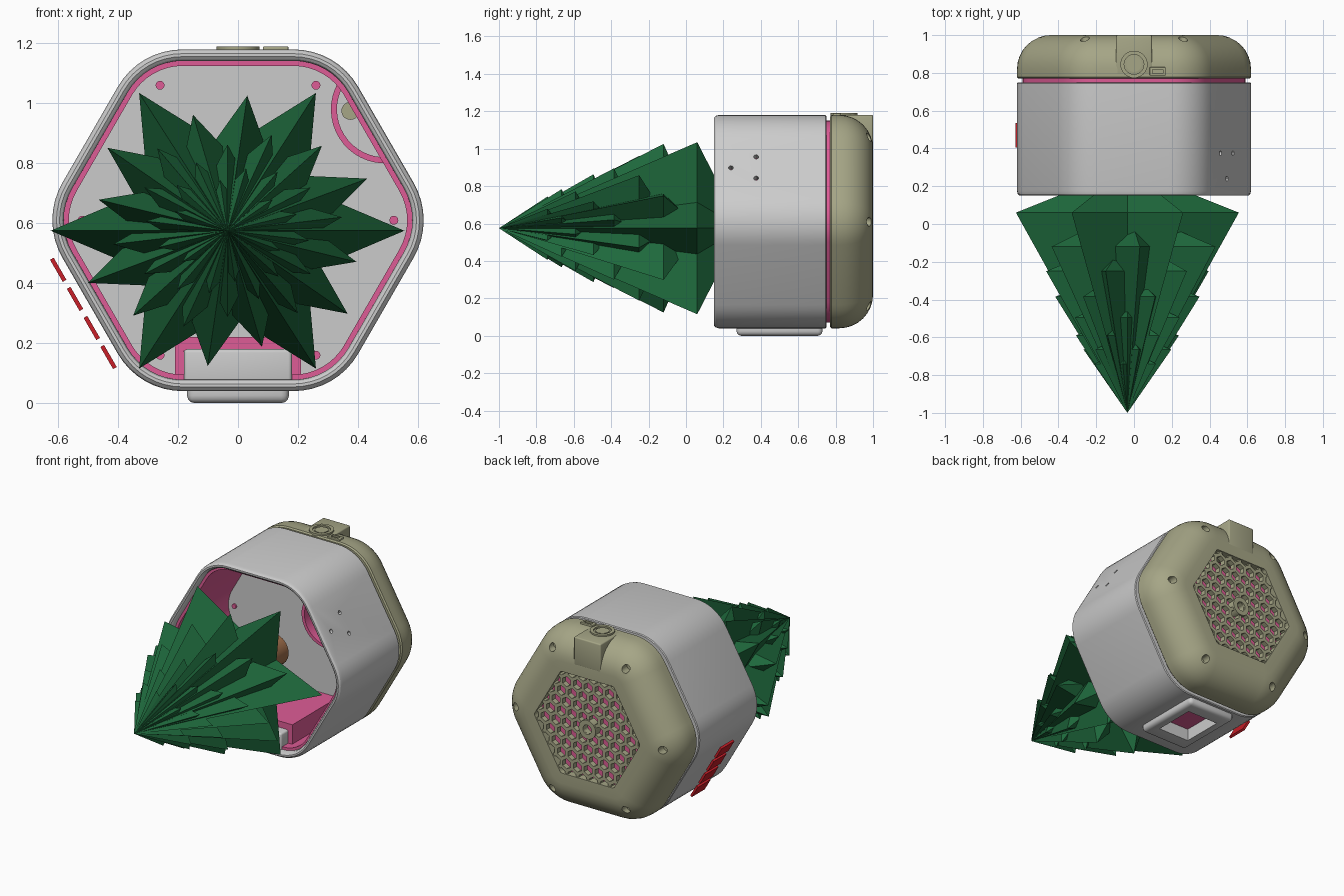
import bpy, bmesh
from math import sin, cos, pi, radians, sqrt
from mathutils import Matrix, Vector

if "Cube" in bpy.data.objects:
    bpy.data.objects.remove(bpy.data.objects["Cube"])

ZC = 0.61  # height of the housing axis


def material(name, rgb):
    m = bpy.data.materials.new(name)
    m.diffuse_color = (*rgb, 1)
    m.use_nodes = True
    m.node_tree.nodes["Principled BSDF"].inputs["Base Color"].default_value = m.diffuse_color
    return m


GREEN = material("green", (0.013, 0.14, 0.045))
PINK = material("pink", (0.73, 0.107, 0.305))
OLIVE = material("olive", (0.38, 0.38, 0.24))
RED = material("red", (0.58, 0.013, 0.021))
BROWN = material("brown", (0.35, 0.156, 0.07))


def finish(name, bm, mat=None, smooth=True):
    bmesh.ops.recalc_face_normals(bm, faces=bm.faces)
    me = bpy.data.meshes.new(name)
    bm.to_mesh(me)
    bm.free()
    ob = bpy.data.objects.new(name, me)
    bpy.context.collection.objects.link(ob)
    if mat:
        me.materials.append(mat)
    if smooth:
        smooth_it(ob)
    return ob


def smooth_it(ob):
    bpy.ops.object.select_all(action='DESELECT')
    ob.select_set(True)
    bpy.context.view_layer.objects.active = ob
    bpy.ops.object.shade_smooth_by_angle(angle=radians(30))


def hexagon(ap, n=8):
    """Rounded hexagon in x/z, ap = centre to flat side."""
    r = max(0.02, ap - 0.32)
    d = (ap - r) / cos(pi / 6)
    pts = []
    for k in range(6):
        a = k * pi / 3
        for i in range(n + 1):
            b = a + (i / n - 0.5) * pi / 3
            pts.append((d * cos(a) + r * cos(b), ZC + d * sin(a) + r * sin(b)))
    return pts


def hex_loft(name, profile, mat=None, ring=True):
    """Sweep (apothem, y) profile around the hexagon; closed ring or capped solid."""
    bm = bmesh.new()
    rows = [[bm.verts.new((x, y, z)) for x, z in hexagon(ap)] for ap, y in profile]
    n = len(rows[0])
    pairs = list(zip(rows, rows[1:])) + ([(rows[-1], rows[0])] if ring else [])
    for a, b in pairs:
        for i in range(n):
            j = (i + 1) % n
            bm.faces.new((a[i], a[j], b[j], b[i]))
    if not ring:
        bm.faces.new(rows[0])
        bm.faces.new(rows[-1])
    return finish(name, bm, mat)


def prism_y(name, pts, y0, y1, mat=None):
    bm = bmesh.new()
    a, b = [[bm.verts.new((x, y, z)) for x, z in pts] for y in (y0, y1)]
    bm.faces.new(a)
    bm.faces.new(b)
    for i in range(len(pts)):
        j = (i + 1) % len(pts)
        bm.faces.new((a[i], a[j], b[j], b[i]))
    return finish(name, bm, mat)


def box(name, x, y, z, mat=None, bevel=0):
    bm = bmesh.new()
    size = Vector((x[1] - x[0], y[1] - y[0], z[1] - z[0]))
    mid = Vector((x[0] + x[1], y[0] + y[1], z[0] + z[1])) / 2
    bmesh.ops.create_cube(bm, size=1, matrix=Matrix.Translation(mid) @ Matrix.Diagonal((*size, 1)))
    if bevel:
        bmesh.ops.bevel(bm, geom=bm.edges[:], offset=bevel, segments=3, profile=0.5, affect='EDGES')
    return finish(name, bm, mat)


def rod(name, p, q, r, mat=None, r2=None, n=20):
    p, q = Vector(p), Vector(q)
    bm = bmesh.new()
    rot = (q - p).to_track_quat('Z', 'Y').to_matrix().to_4x4()
    bmesh.ops.create_cone(bm, cap_ends=True, segments=n, radius1=r, radius2=r if r2 is None else r2,
                          depth=(q - p).length, matrix=Matrix.Translation((p + q) / 2) @ rot)
    return finish(name, bm, mat)


def cut(targets, cutters):
    for ob in targets:
        for c in cutters:
            m = ob.modifiers.new("cut", 'BOOLEAN')
            m.operation, m.solver, m.object = 'DIFFERENCE', 'EXACT', c
            bpy.context.view_layer.objects.active = ob
            bpy.ops.object.modifier_apply(modifier=m.name)
        smooth_it(ob)
    for c in cutters:
        bpy.data.objects.remove(c)


# Tree: star-shaped tiers sharing one apex, each turned 22.5 degrees further
tiers = [(0.06, 0.59), (-0.12, 0.505), (-0.25, 0.445), (-0.385, 0.385),
         (-0.495, 0.32), (-0.59, 0.275), (-0.665, 0.24), (-0.74, 0.19)]
bm = bmesh.new()
for k, (y, r) in enumerate(tiers):
    tip = bm.verts.new((-0.035, -1, 0.575))
    back = bm.verts.new((-0.035, y + 0.4 * r, 0.575))
    star = []
    for i in range(12):
        a = i * pi / 6 + k * pi / 8
        rr = r * (0.52 if i % 2 else 1)
        star.append(bm.verts.new((-0.035 + rr * cos(a), y, 0.575 + 0.9 * rr * sin(a))))
    for i in range(12):
        j = (i + 1) % 12
        bm.faces.new((tip, star[i], star[j]))
        bm.faces.new((back, star[j], star[i]))
finish("tree_branches", bm, GREEN, smooth=False)
rod("tree_trunk", (-0.035, 0.1, 0.575), (-0.035, 0.42, 0.575), 0.1, BROWN)

# Grey housing with floor duct and foot, window cut through the bottom
body = hex_loft("housing", [(0.57, 0.175), (0.566, 0.16), (0.556, 0.15), (0.546, 0.15), (0.537, 0.157),
                            (0.532, 0.17), (0.53, 0.75), (0.565, 0.75), (0.57, 0.745)])
foot = box("foot", (-0.17, 0.17), (0.27, 0.73), (0, 0.08), bevel=0.025)
duct = box("floor_duct", (-0.18, 0.18), (0.18, 0.72), (0.06, 0.18), bevel=0.012)
cut([body, foot, duct], [box("window_cutter", (-0.11, 0.11), (0.37, 0.64), (-0.1, 0.15))])
n = Vector((cos(pi / 6), 0, 0.5))
holes = []
for x, y, z in [(0.455, 0.375, 0.955), (0.52, 0.375, 0.84), (0.49, 0.24, 0.897)]:
    p = Vector((x, y, z))
    holes.append(rod("hole_cutter", p - n * 0.09, p + n * 0.05, 0.013, n=12))
cut([body], holes)

# Pink liner, duct surround and curved cable channel
hex_loft("liner", [(0.532, 0.19), (0.532, 0.77), (0.515, 0.77), (0.515, 0.19)], PINK)
hex_loft("rear_gasket", [(0.54, 0.745), (0.54, 0.775)], PINK, ring=False)
box("duct_lid", (-0.21, 0.21), (0.25, 0.745), (0.175, 0.22), PINK)
for s in (-1, 1):
    box("duct_side", sorted((s * 0.18, s * 0.21)), (0.25, 0.745), (0.09, 0.18), PINK)
arc = [radians(150 + i * 125 / 16) for i in range(17)]
prism_y("cable_channel", [(0.49 + 0.18 * cos(a), 0.98 + 0.18 * sin(a)) for a in arc]
        + [(0.49 + 0.16 * cos(a), 0.98 + 0.16 * sin(a)) for a in reversed(arc)], 0.2, 0.745, PINK)

# Grey inner wall with screw heads and cable hole
wall = hex_loft("inner_wall", [(0.52, 0.71), (0.52, 0.745)], ring=False)
rod("cable_grommet", (0.375, 0.69, 0.975), (0.375, 0.72, 0.975), 0.03, OLIVE)
screws = [(0.52 * cos(k * pi / 3), ZC + 0.52 * sin(k * pi / 3)) for k in range(6)]
for x, z in screws:
    rod("screw_head", (x, 0.70, z), (x, 0.72, z), 0.015, PINK, n=12)

# Olive rear cover with rounded rim
fillet = [(0.39 + 0.18 * cos(a), 0.82 + 0.18 * sin(a)) for a in [i * pi / 16 for i in range(9)]]
cover = hex_loft("rear_cover", [(0.562, 0.77), (0.57, 0.778)] + fillet
                 + [(0.325, 1.0), (0.325, 0.95), (0.40, 0.95), (0.49, 0.89), (0.53, 0.82), (0.53, 0.77)], OLIVE)
cut([cover], [rod("screw_cutter", (x, 0.935, z), (x, 1.1, z), 0.024, n=16) for x, z in screws])

# Honeycomb grille: shared-edge hexagonal cells, thickened
pitch = 0.076
bm = bmesh.new()
for row in range(-6, 7):
    for col in range(-7, 8):
        cx, cz = pitch * (col + 0.5 * (row % 2)), pitch * row * sqrt(3) / 2
        if max(abs(cz), abs(cx) * cos(pi / 6) + abs(cz) / 2) > 0.335:
            continue
        loops = []
        for r, y in [(pitch / sqrt(3), 0.99), (pitch * 0.42, 0.99), (pitch * 0.42, 0.955), (pitch / sqrt(3), 0.955)]:
            loops.append([bm.verts.new((cx + r * cos(pi / 6 + i * pi / 3), y, ZC + cz + r * sin(pi / 6 + i * pi / 3)))
                          for i in range(6)])
        for a, b in zip(loops, loops[1:]):
            for i in range(6):
                j = (i + 1) % 6
                bm.faces.new((a[i], a[j], b[j], b[i]))
bmesh.ops.remove_doubles(bm, verts=bm.verts, dist=0.0005)
finish("honeycomb_grille", bm, OLIVE, smooth=False)
hub = rod("grille_hub", (0, 0.95, ZC), (0, 1.0, ZC), 0.06, OLIVE, n=24)
cut([hub], [rod("hub_cutter", (0, 0.9, ZC), (0, 1.1, ZC), 0.03)])

# Control block, dial and socket on top of the cover
block = box("control_block", (-0.095, 0.095), (0.79, 1.0), (1.0, 1.18), OLIVE, bevel=0.008)
dial = rod("dial_ring", (0, 0.845, 1.15), (0, 0.845, 1.19), 0.072, OLIVE, n=32)
cut([dial], [rod("dial_cutter", (0, 0.845, 1.178), (0, 0.845, 1.25), 0.052, n=32)])
rod("dial_button", (0, 0.845, 1.17), (0, 0.845, 1.186), 0.04, OLIVE, n=32)
socket = box("socket_frame", (0.083, 0.168), (0.785, 0.83), (1.15, 1.19), OLIVE, bevel=0.004)
cut([socket], [box("socket_cutter", (0.098, 0.153), (0.797, 0.818), (1.16, 1.25))])

# Plain red tiles beside the lower left face
d, out = Vector((0.5, -0.866)), Vector((-0.866, -0.5))
for i in range(4):
    p = Vector((-0.615, 0.485)) + d * (0.112 * i)
    q = p + d * 0.085
    prism_y("side_tile", [tuple(v) for v in (p, q, q + out * 0.014, p + out * 0.014)], 0.405, 0.535, RED)
